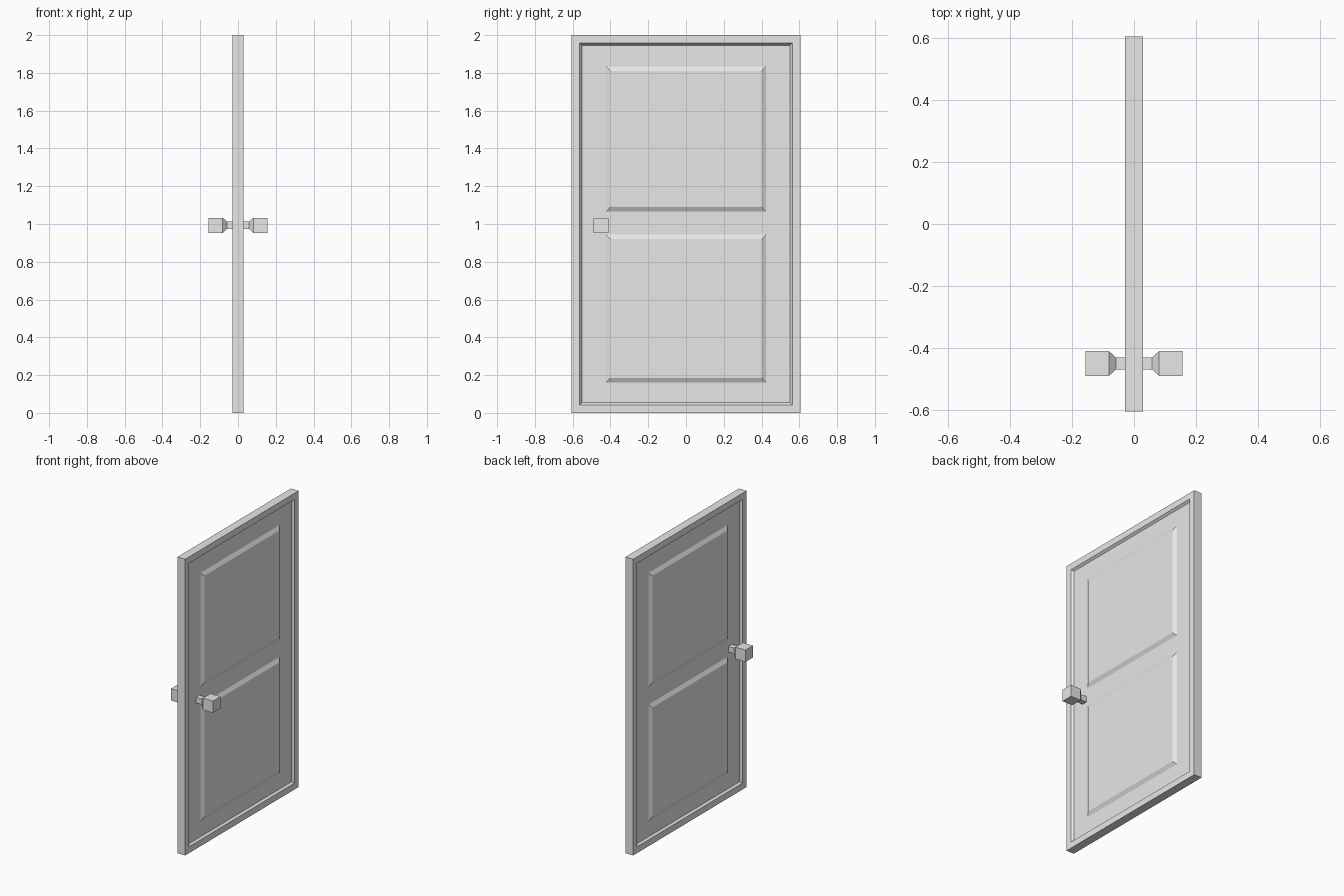
import bpy, bmesh
from mathutils import Matrix

if "Cube" in bpy.data.objects:
    bpy.data.objects.remove(bpy.data.objects["Cube"])

HALF_T, HALF_W, HEIGHT = 0.029, 0.605, 2.0
RECESS = 0.014

grey = bpy.data.materials.new("light_grey")
grey.diffuse_color = (0.8, 0.8, 0.8, 1)
grey.use_nodes = True
grey.node_tree.nodes["Principled BSDF"].inputs["Base Color"].default_value = grey.diffuse_color


def finish(name, bm):
    bmesh.ops.recalc_face_normals(bm, faces=bm.faces)
    mesh = bpy.data.meshes.new(name)
    bm.to_mesh(mesh)
    bm.free()
    mesh.materials.append(grey)
    obj = bpy.data.objects.new(name, mesh)
    bpy.context.collection.objects.link(obj)
    return obj


def loft(name, rings, cy, cz):
    """Stack of rectangles along x; each ring is (x, half_y, half_z)."""
    bm = bmesh.new()
    loops = []
    for x, hy, hz in rings:
        loops.append([bm.verts.new((x, cy + sy * hy, cz + sz * hz))
                      for sy, sz in ((-1, -1), (1, -1), (1, 1), (-1, 1))])
    for a, b in zip(loops, loops[1:]):
        for i in range(4):
            j = (i + 1) % 4
            bm.faces.new((a[i], a[j], b[j], b[i]))
    bm.faces.new(loops[0][::-1])
    bm.faces.new(loops[-1])
    return finish(name, bm)


# Door slab: raised rim with a sloped step down to the recessed field on both sides
bm = bmesh.new()
bmesh.ops.create_cube(bm, size=1, matrix=Matrix.Translation((0, 0, HEIGHT / 2))
                      @ Matrix.Diagonal((2 * HALF_T, 2 * HALF_W, HEIGHT, 1)))
sides = [f for f in bm.faces if abs(f.normal.x) > 0.9]
bmesh.ops.inset_individual(bm, faces=sides, thickness=0.06)
bmesh.ops.inset_individual(bm, faces=sides, thickness=0.016, depth=-RECESS)
finish("door_slab", bm)

for s, label in ((1, "right"), (-1, "left")):
    # Raised panels with sloped borders
    for z0, z1, level in ((1.065, 1.835, "upper"), (0.16, 0.945, "lower")):
        hz = (z1 - z0) / 2
        loft(f"{level}_panel_{label}",
             [(s * (HALF_T - RECESS - 0.002), 0.424, hz),
              (s * (HALF_T - RECESS), 0.424, hz),
              (s * HALF_T, 0.4, hz - 0.025)], 0, (z0 + z1) / 2)

    # Square knob on a narrow stem
    loft(f"knob_{label}",
         [(s * (HALF_T - RECESS - 0.002), 0.019, 0.019), (s * 0.058, 0.019, 0.019),
          (s * 0.081, 0.04, 0.04), (s * 0.157, 0.04, 0.04)], -0.45, 0.993)
